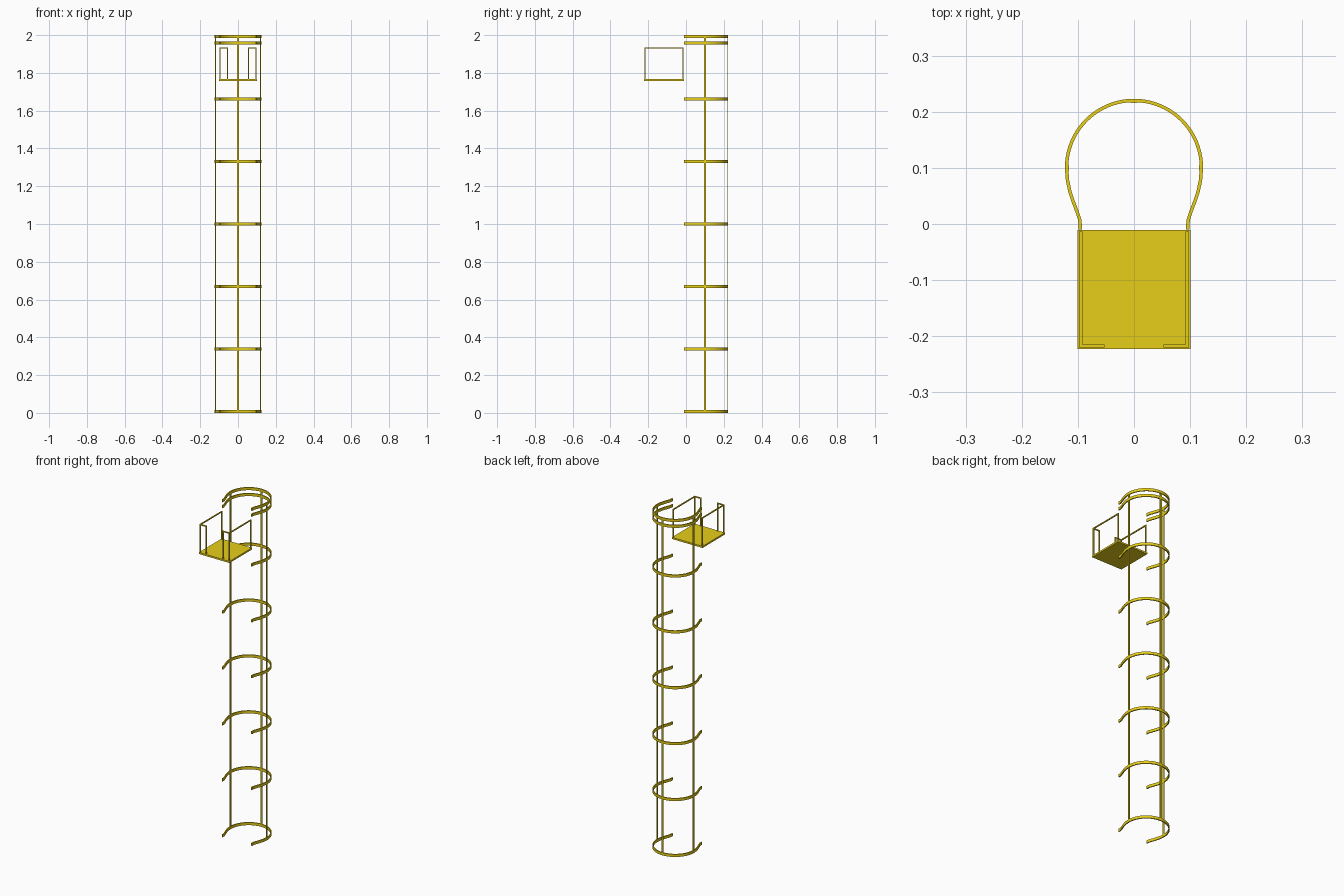
import bpy, bmesh, math
from mathutils import Vector

if "Cube" in bpy.data.objects:
    bpy.data.objects.remove(bpy.data.objects["Cube"])

mat = bpy.data.materials.new("yellow_paint")
mat.diffuse_color = (0.8, 0.62, 0.01, 1)
mat.use_nodes = True
mat.node_tree.nodes["Principled BSDF"].inputs["Base Color"].default_value = mat.diffuse_color


def finish(name, bm, smooth=False):
    bmesh.ops.recalc_face_normals(bm, faces=bm.faces)
    me = bpy.data.meshes.new(name)
    bm.to_mesh(me)
    bm.free()
    ob = bpy.data.objects.new(name, me)
    bpy.context.collection.objects.link(ob)
    me.materials.append(mat)
    if smooth:
        bpy.context.view_layer.objects.active = ob
        ob.select_set(True)
        bpy.ops.object.shade_smooth_by_angle(angle=math.radians(35))
        ob.select_set(False)
    return ob


def add_box(bm, lo, hi):
    lo, hi = Vector(lo), Vector(hi)
    vs = bmesh.ops.create_cube(bm, size=1)["verts"]
    bmesh.ops.scale(bm, vec=hi - lo, verts=vs)
    bmesh.ops.translate(bm, vec=(lo + hi) / 2, verts=vs)


# Hoop centre line: half circle with legs sweeping in to the ladder side
R, CY = 0.1202, 0.1
leg = [(0.1185, 0.078), (0.1143, 0.058), (0.108, 0.039), (0.1015, 0.022),
       (0.0968, 0.008), (0.096, 0.0), (0.096, -0.010)]
arc = [(R * math.cos(math.pi * i / 40), CY + R * math.sin(math.pi * i / 40))
       for i in range(41)]
path = [Vector(p) for p in leg[::-1] + arc + [(-x, y) for x, y in leg]]


def hoop(name, z, thick=0.006, height=0.016):
    bm = bmesh.new()
    rings = []
    for i, p in enumerate(path):
        t = (path[min(i + 1, len(path) - 1)] - path[max(i - 1, 0)]).normalized()
        n = Vector((t.y, -t.x)) * thick / 2
        rings.append([bm.verts.new((p.x + s * n.x, p.y + s * n.y, z + h * height / 2))
                      for s, h in ((1, -1), (1, 1), (-1, 1), (-1, -1))])
    for a, b in zip(rings, rings[1:]):
        for k in range(4):
            bm.faces.new((a[k], a[(k + 1) % 4], b[(k + 1) % 4], b[k]))
    bm.faces.new(rings[0])
    bm.faces.new(rings[-1])
    finish(name, bm, True)


for i, z in enumerate([0.008, 0.339, 0.670, 1.001, 1.332, 1.663, 1.957, 1.992]):
    hoop(f"cage_hoop_{i + 1}", z)

# Vertical flat cage bars against the inside of the hoops
for name, x, y, hx, hy in (("cage_bar_left", -R + 0.0018, CY, 0.0025, 0.005),
                           ("cage_bar_right", R - 0.0018, CY, 0.0025, 0.005),
                           ("cage_bar_back", 0, CY + R - 0.0018, 0.005, 0.0025)):
    bm = bmesh.new()
    add_box(bm, (x - hx, y - hy, 0.001), (x + hx, y + hy, 1.999))
    finish(name, bm)

# Landing platform
bm = bmesh.new()
add_box(bm, (-0.1005, -0.2225, 1.757), (0.1005, -0.011, 1.767))
finish("platform_floor", bm)

# Guard rails: three posts, side rail and short front rail on each side
w, top = 0.006, 1.934
for name, s in (("guard_rail_left", -1), ("guard_rail_right", 1)):
    bm = bmesh.new()
    for x, y in ((0.0948, -0.0165), (0.0948, -0.2175), (0.0555, -0.2175)):
        add_box(bm, (x - w / 2, y - w / 2, 1.765), (x + w / 2, y + w / 2, top - w))
    add_box(bm, (0.0948 - w / 2, -0.2175 - w / 2, top - w),
            (0.0948 + w / 2, -0.0165 + w / 2, top))
    add_box(bm, (0.0555 - w / 2, -0.2175 - w / 2, top - w),
            (0.0948 - w / 2, -0.2175 + w / 2, top))
    for v in bm.verts:
        v.co.x *= s
    finish(name, bm)
